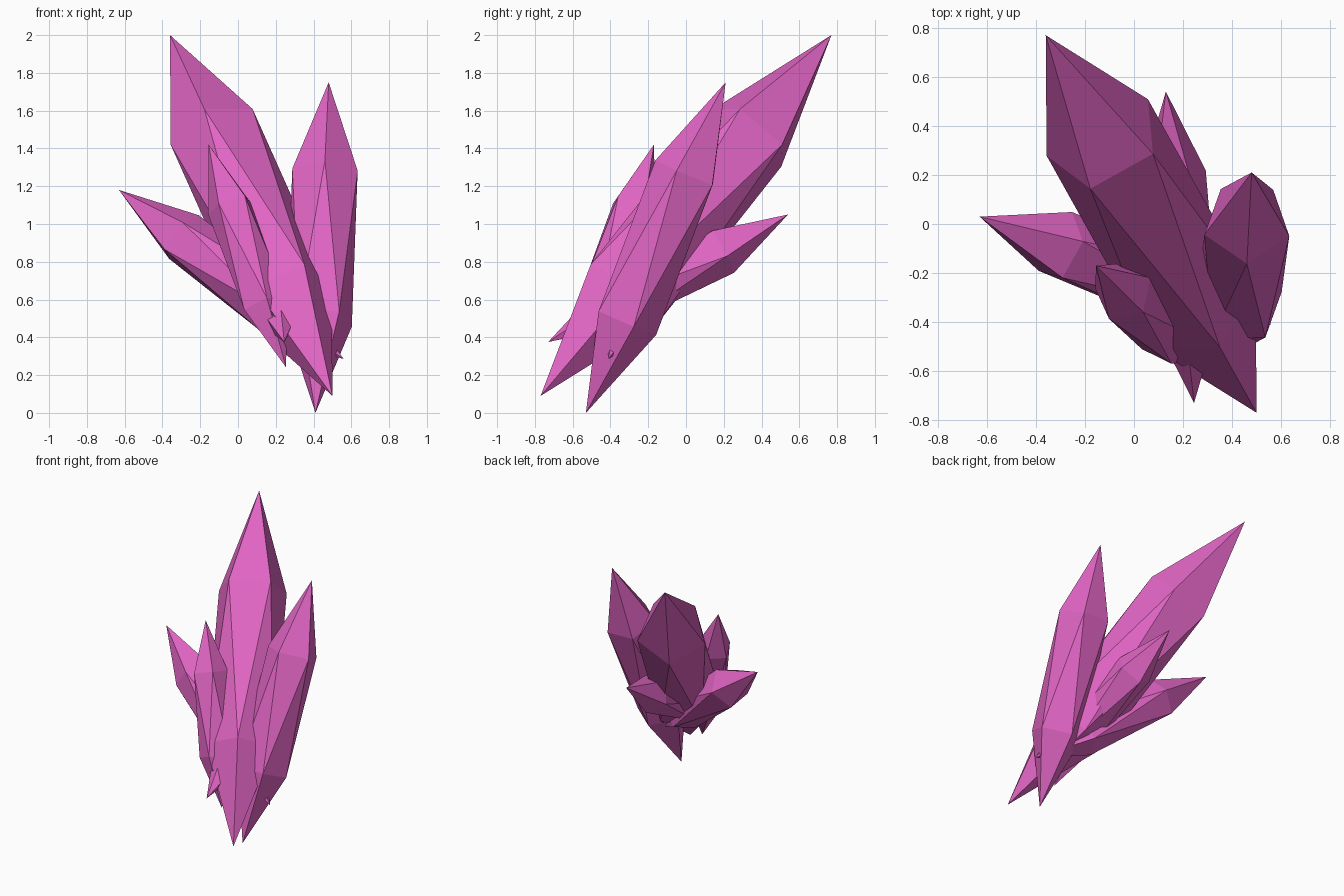
import bpy
import bmesh
from mathutils import Matrix, Vector

cube = bpy.data.objects.get("Cube")
if cube:
    bpy.data.objects.remove(cube)

WIDTH = 0.107  # shard radius relative to its length

pink = bpy.data.materials.new("pink_crystal")
pink.use_nodes = True
colour = (0.75, 0.13, 0.55, 1)
pink.diffuse_color = colour
pink.node_tree.nodes["Principled BSDF"].inputs["Base Color"].default_value = colour


def add_shard(name, base, tip, facing):
    """Stretched icosahedron from base to tip; an upper corner points along facing."""
    base, tip = Vector(base), Vector(tip)
    length = (tip - base).length
    z = (tip - base).normalized()
    x = Vector(facing)
    x = (x - z * x.dot(z)).normalized()
    y = z.cross(x)
    turn = Matrix((x, y, z)).transposed().to_4x4()
    stretch = Matrix.Diagonal((WIDTH * length, WIDTH * length, length / 2, 1))

    bm = bmesh.new()
    bmesh.ops.create_icosphere(bm, subdivisions=1, radius=1)
    bm.transform(Matrix.Translation((base + tip) / 2) @ turn @ stretch)
    mesh = bpy.data.meshes.new(name)
    bm.to_mesh(mesh)
    bm.free()
    mesh.materials.append(pink)
    bpy.context.collection.objects.link(bpy.data.objects.new(name, mesh))


# Tall shard leaning back, and the upright one beside it
add_shard("main_shard", (0.5, -0.77, 0.09), (-0.36, 0.77, 2.0), (-0.06, -0.18, 0.145))
add_shard("left_shard", (0.41, -0.53, 0), (0.48, 0.21, 1.75), (0, -0.165, 0.085))
# Smaller shards fanning out around them
add_shard("front_shard", (0.255, -0.56, 0.24), (-0.155, -0.17, 1.42), (0.1, 0.055, 0.02))
add_shard("right_shard", (0.56, -0.41, 0.285), (-0.63, 0.03, 1.18), (0.1, 0.02, 0.115))
add_shard("back_shard", (0.245, -0.73, 0.375), (0.13, 0.54, 1.05), (0, 0.47, -0.88))
